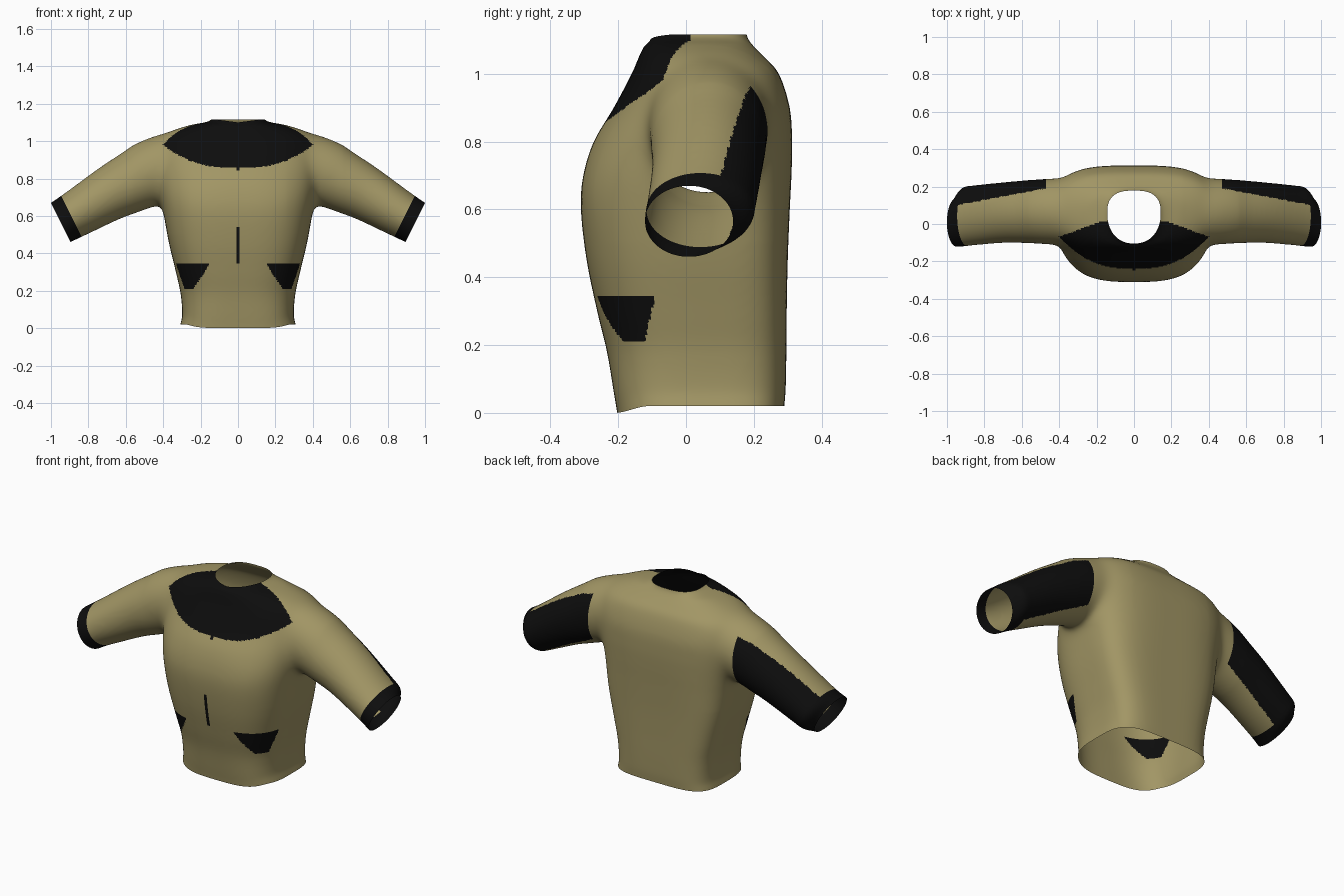
import bpy, bmesh, math
from mathutils import Vector

if "Cube" in bpy.data.objects:
    bpy.data.objects.remove(bpy.data.objects["Cube"])


def spline(rows, steps):
    """Catmull-Rom interpolation between rows of section parameters."""
    out = []
    for i in range(len(rows) - 1):
        p0, p1, p2 = rows[max(i - 1, 0)], rows[i], rows[i + 1]
        p3 = rows[min(i + 2, len(rows) - 1)]
        for k in range(steps):
            t = k / steps
            out.append([0.5 * (2 * b + (c - a) * t + (2 * a - 5 * b + 4 * c - d) * t * t
                               + (3 * b - a - 3 * c + d) * t ** 3)
                        for a, b, c, d in zip(p0, p1, p2, p3)])
    out.append(list(rows[-1]))
    return out


def loft(bm, rings):
    """Closed tube through rings of points."""
    rings = [[bm.verts.new(p) for p in r] for r in rings]
    n = len(rings[0])
    for a, b in zip(rings, rings[1:]):
        for i in range(n):
            j = (i + 1) % n
            bm.faces.new((a[i], a[j], b[j], b[i]))
    bm.faces.new(rings[0][::-1])
    bm.faces.new(rings[-1])


def spow(v, e):
    return math.copysign(abs(v) ** e, v)


def torso_ring(z, w, yf, yb, nf, nb, count=96):
    c = 0.06
    ring = []
    for i in range(count):
        a = 2 * math.pi * i / count
        back = math.sin(a) >= 0
        e = 2 / (nb if back else nf)
        d = (yb - c) if back else (c - yf)
        ring.append((w * spow(math.cos(a), e), c + d * spow(math.sin(a), e), z))
    return ring


def sleeve_ring(side, cx, cz, cy, hv, hy, count=64):
    ring = []
    for i in range(count):
        a = 2 * math.pi * i / count
        v = hv * math.sin(a)
        ring.append((side * (cx + 0.447 * v), cy + hy * math.cos(a), cz + 0.894 * v))
    return ring


# torso: height, half width, front, back, front and back squareness
TORSO = [(-0.10, .325, -.19, .285, 3.2, 4), (0.0, .308, -.203, .29, 3.2, 4),
         (0.06, .298, -.213, .294, 3.2, 4), (0.18, .306, -.233, .296, 3, 4),
         (0.30, .332, -.262, .297, 3, 4), (0.45, .368, -.293, .30, 3, 3.8),
         (0.60, .396, -.310, .306, 3, 3.5), (0.70, .415, -.303, .311, 2.9, 3.3),
         (0.80, .435, -.272, .313, 2.6, 3.2), (0.90, .445, -.213, .306, 2.5, 3.2),
         (1.00, .43, -.160, .274, 2.4, 3), (1.05, .37, -.139, .230, 2.2, 2.5),
         (1.085, .26, -.122, .196, 2.2, 2.3), (1.115, .14, -.104, .178, 2.2, 2.7),
         (1.20, .126, -.096, .174, 2.2, 2.7)]
# sleeve: centre x, z, y, half height, half depth; the back curls in at the cuff
SLEEVE = [(.15, .935, .06, .12, .13), (.30, .90, .065, .165, .17),
          (.44, .84, .067, .179, .178), (.56, .782, .066, .164, .169),
          (.685, .72, .062, .146, .162), (.85, .622, .047, .127, .160),
          (.91, .587, .038, .121, .158), (.948, .565, .008, .118, .130),
          (1.0, .536, -.004, .113, .117), (1.08, .49, -.005, .11, .115)]

bm = bmesh.new()
loft(bm, [torso_ring(*r) for r in spline(TORSO, 5)])
for side in (-1, 1):
    loft(bm, [sleeve_ring(side, *r) for r in spline(SLEEVE, 5)])
bmesh.ops.recalc_face_normals(bm, faces=bm.faces)
mesh = bpy.data.meshes.new("jacket")
bm.to_mesh(mesh)
bm.free()
jacket = bpy.data.objects.new("jacket", mesh)
bpy.context.collection.objects.link(jacket)
bpy.context.view_layer.objects.active = jacket
jacket.select_set(True)

# melt torso and sleeves into one soft skin
m = jacket.modifiers.new("remesh", 'REMESH')
m.mode = 'VOXEL'
m.voxel_size = 0.009
bpy.ops.object.modifier_apply(modifier="remesh")
m = jacket.modifiers.new("smooth", 'SMOOTH')
m.factor = 0.5
m.iterations = 20
bpy.ops.object.modifier_apply(modifier="smooth")

# extra softening where the sleeves meet the torso
group = jacket.vertex_groups.new(name="armhole")
for v in jacket.data.vertices:
    w = max(0, 1 - ((abs(v.co.x) - .41) / .15) ** 2) * min(1, max(0, (v.co.z - .5) / .12))
    if w > 0:
        group.add([v.index], w, 'REPLACE')
m = jacket.modifiers.new("soften", 'SMOOTH')
m.vertex_group = "armhole"
m.factor = 0.5
m.iterations = 140
bpy.ops.object.modifier_apply(modifier="soften")

for name, col in (("khaki", (.36, .305, .13, 1)), ("black", (.004, .004, .004, 1))):
    mat = bpy.data.materials.new(name)
    mat.diffuse_color = col
    mat.use_nodes = True
    mat.node_tree.nodes["Principled BSDF"].inputs["Base Color"].default_value = mat.diffuse_color
    jacket.data.materials.append(mat)

bm = bmesh.new()
bm.from_mesh(jacket.data)


def cut(co, no, clear=False):
    bmesh.ops.bisect_plane(bm, geom=bm.verts[:] + bm.edges[:] + bm.faces[:], dist=1e-5,
                           plane_co=co, plane_no=no, clear_outer=clear)


# openings at hem, neck and cuffs, plus clean colour edges
CUFF = Vector((.948, 0, .565))
DIR = Vector((.894, 0, -.447))
cut((0, 0, 0), (0, 0, -1), True)
cut((0, 0, 1.116), (0, 0, 1), True)
for side in (-1, 1):
    flip = Vector((side, 1, 1))
    cut(CUFF * flip, DIR * flip, True)
    cut((CUFF - DIR * .066) * flip, DIR * flip)
    cut((side * .009, 0, 0), (1, 0, 0))
    cut((side * .47, 0, 0), (1, 0, 0))
for z in (.21, .345, .54):
    cut((0, 0, z), (0, 0, 1))


def is_black(c):
    x, y, z = abs(c.x), c.y, c.z
    # cuff band
    if x > .6 and (Vector((x, 0, z)) - CUFF).dot(DIR) > -.066:
        return True
    # panel on the back of the sleeve
    if x > .47:
        return y > .10 + (.95 - x) * .19
    # chest yoke
    if y < .015 - max(0, x - .17) * .36 and x < .43 and z > .857 + .14 * (x / .42) ** 2.6:
        return True
    # centre slit and yoke tip
    if x < .009 and y < 0 and (.345 < z < .54 or .843 < z < .9):
        return True
    # side pockets
    return (.21 < z < .345 and y < -.09 - (.35 - z) * .22
            and x > .155 + max(0, .335 - z) * .68)


for f in bm.faces:
    f.smooth = True
    f.material_index = 1 if is_black(f.calc_center_median()) else 0

# hem hangs lowest at the front; neckline dips at the front
for v in bm.verts:
    if v.co.z < .15:
        t = min(max((v.co.y + .21) / .1, 0), 1)
        v.co.z += .02 * t * t * (3 - 2 * t) * (1 - v.co.z / .15)
    if v.co.z > 1.08 and v.co.y < .02:
        v.co.z -= .016 * max(0, 1 - abs(v.co.x) / .12) * (v.co.z - 1.08) / .036
bm.to_mesh(jacket.data)
bm.free()
